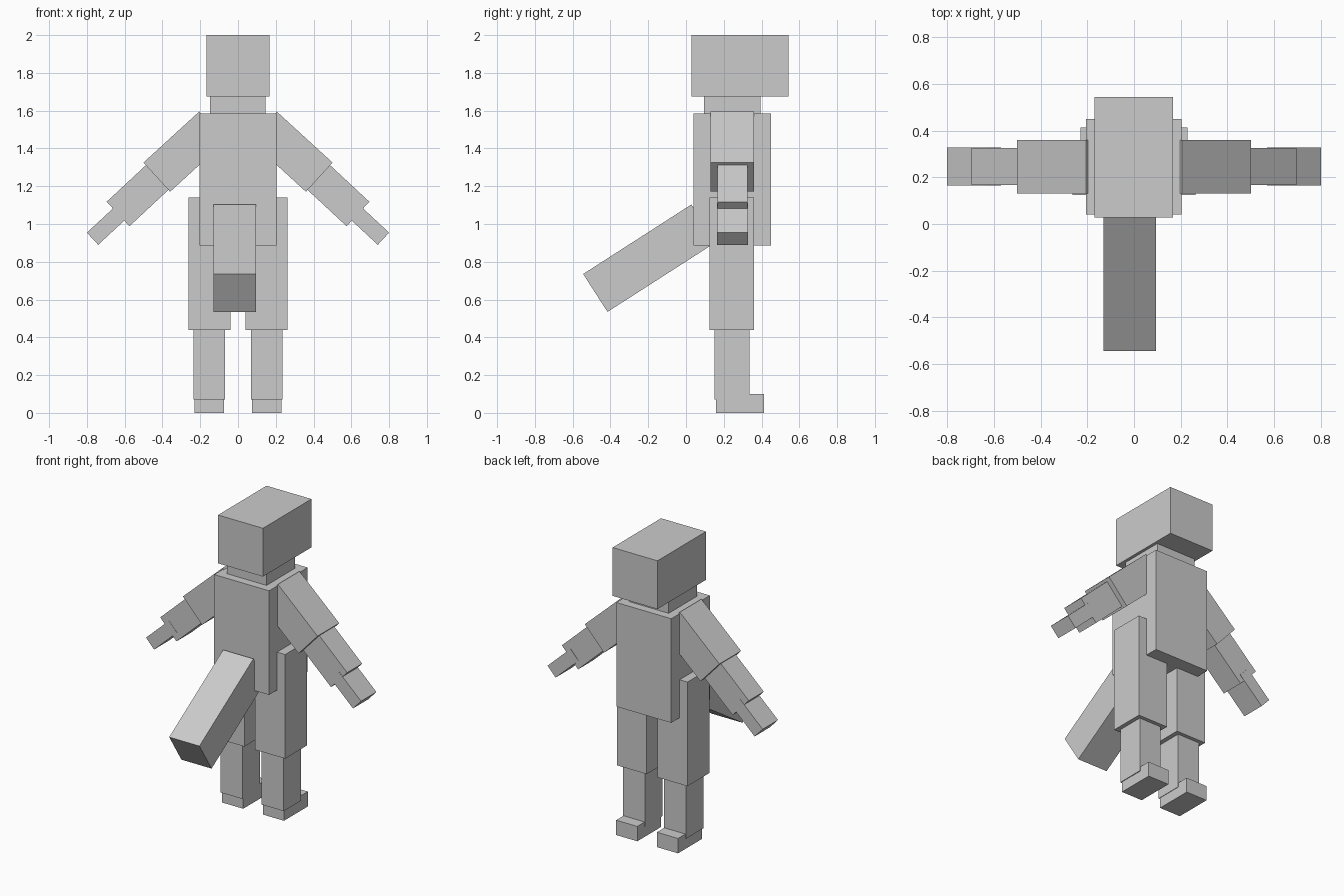
import bpy
import math
from mathutils import Vector

default = bpy.data.objects.get("Cube")
if default:
    bpy.data.objects.remove(default, do_unlink=True)

GREY = (0.6, 0.6, 0.6, 1)
grey = bpy.data.materials.new("plain grey")
grey.use_nodes = True
grey.diffuse_color = GREY
grey.node_tree.nodes["Principled BSDF"].inputs["Base Color"].default_value = GREY


def block(name, centre, size, rotation=(0, 0, 0)):
    bpy.ops.mesh.primitive_cube_add(size=1, location=centre, rotation=rotation)
    obj = bpy.context.object
    obj.name = name
    obj.scale = size
    obj.data.materials.append(grey)
    return obj


def box(name, x, y, z):
    """Upright block from its ranges along each axis."""
    spans = (x, y, z)
    block(name, [sum(s) / 2 for s in spans], [s[1] - s[0] for s in spans])


def arm_bar(name, side, start, end, y, width):
    """Sloping block in the x-z plane, between two axis points."""
    a = Vector((side * start[0], sum(y) / 2, start[1]))
    b = Vector((side * end[0], sum(y) / 2, end[1]))
    d = b - a
    block(name, (a + b) / 2, (d.length, y[1] - y[0], width),
          (0, -math.atan2(d.z, d.x), 0))


# Head, neck and torso
box("head", (-0.168, 0.166), (0.028, 0.543), (1.675, 2.0))
box("neck", (-0.148, 0.146), (0.095, 0.395), (1.55, 1.69))
box("torso", (-0.205, 0.203), (0.04, 0.45), (0.885, 1.585))

# Legs and arms
for label, side in (("left", 1), ("right", -1)):
    def across(inner, outer):
        return sorted((side * inner, side * outer))

    box(label + "_thigh", across(0.04, 0.263), (0.125, 0.36), (0.44, 1.14))
    box(label + "_shin", across(0.07, 0.235), (0.15, 0.335), (0.07, 0.46))
    box(label + "_foot", across(0.073, 0.23), (0.16, 0.413), (0.0, 0.1))

    arm_bar(label + "_upper_arm", side, (0.135, 1.518), (0.43, 1.248), (0.13, 0.36), 0.209)
    arm_bar(label + "_forearm", side, (0.415, 1.258), (0.635, 1.053), (0.167, 0.326), 0.177)
    arm_bar(label + "_hand", side, (0.60, 1.08), (0.77, 0.922), (0.165, 0.328), 0.088)

# Tail sloping down and away from the torso
tail_top, tail_tip = Vector((-0.018, 0.093, 1.003)), Vector((-0.018, -0.48, 0.635))
slope = tail_top - tail_tip
block("tail", (tail_top + tail_tip) / 2, (0.225, slope.length, 0.2385),
      (math.atan2(slope.z, slope.y), 0, 0))
